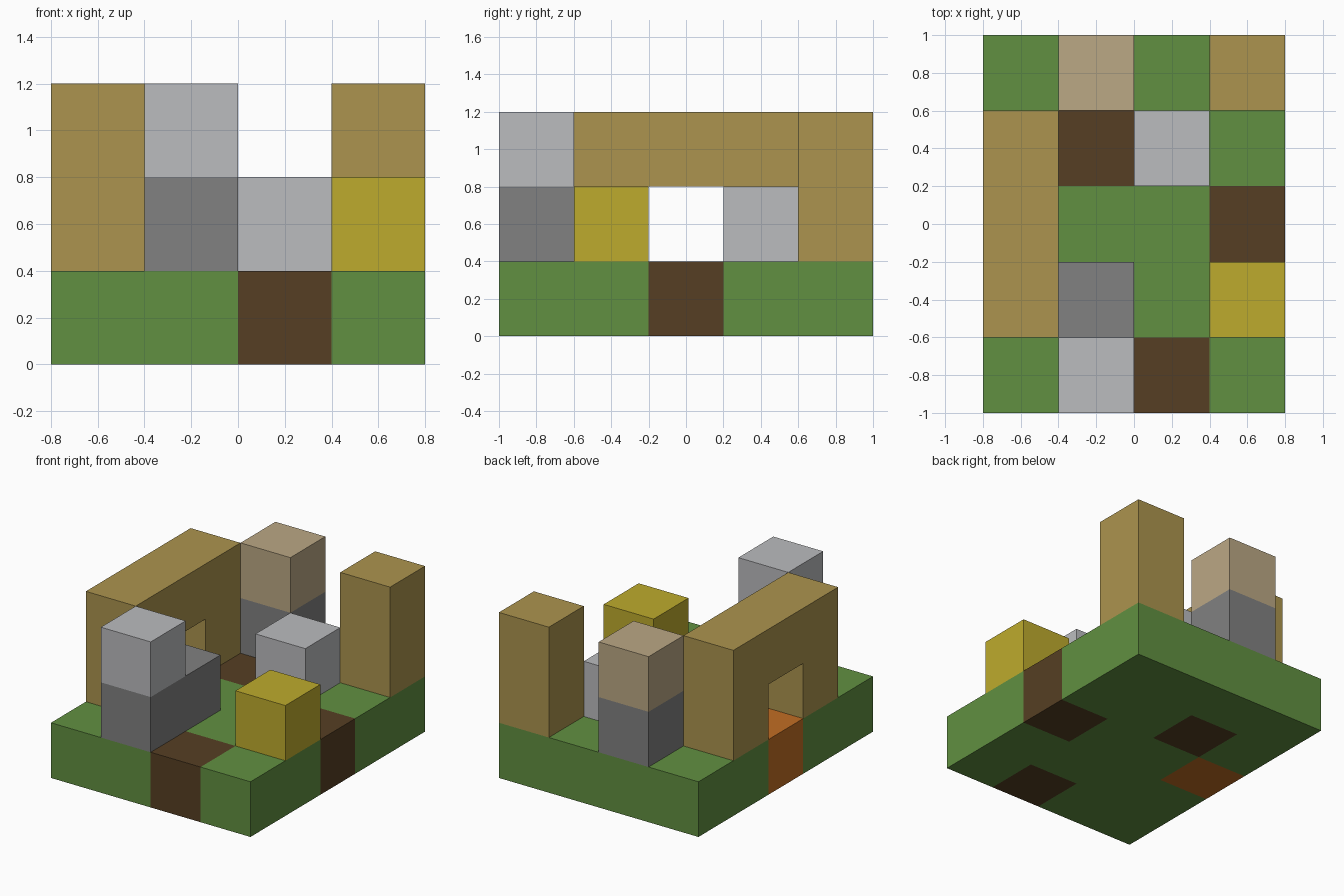
import bpy
import bmesh
from mathutils import Vector

if "Cube" in bpy.data.objects:
    bpy.data.objects.remove(bpy.data.objects["Cube"], do_unlink=True)

CELL = 0.4
NX, NY = 4, 5


def make_material(name, rgb):
    linear = [((c / 255 + 0.055) / 1.055) ** 2.4 for c in rgb]
    mat = bpy.data.materials.new(name)
    mat.use_nodes = True
    mat.diffuse_color = (*linear, 1)
    bsdf = next(n for n in mat.node_tree.nodes if n.type == "BSDF_PRINCIPLED")
    bsdf.inputs["Base Color"].default_value = (*linear, 1)
    bsdf.inputs["Roughness"].default_value = 0.9
    return mat


MATS = {
    "grass": make_material("grass green", (97, 144, 65)),
    "soil": make_material("soil brown", (86, 63, 35)),
    "clay": make_material("clay orange", (193, 109, 35)),
    "wood": make_material("wood tan", (172, 148, 78)),
    "pale": make_material("pale grey", (187, 188, 191)),
    "stone": make_material("stone grey", (129, 129, 129)),
    "sand": make_material("sand beige", (187, 168, 133)),
    "gold": make_material("gold yellow", (190, 171, 45)),
}

# Each part is a set of grid cells (column, row, level) with its colour
ground = {(x, y, 0): "grass" for x in range(NX) for y in range(NY)}
for cell in [(2, 0, 0), (3, 2, 0), (1, 3, 0)]:
    ground[cell] = "soil"
ground[(0, 2, 0)] = "clay"

# Arch: a beam on two legs
arch = {(0, y, 2): "wood" for y in (1, 2, 3)}
arch.update({(0, y, 1): "wood" for y in (1, 3)})

PARTS = {
    "ground": ground,
    "arch": arch,
    "corner_post": {(3, 4, 1): "wood", (3, 4, 2): "wood"},
    "stone_wall": {(1, 0, 1): "stone", (1, 1, 1): "stone"},
    "front_tower_top": {(1, 0, 2): "pale"},
    "back_tower_base": {(1, 4, 1): "stone"},
    "back_tower_top": {(1, 4, 2): "sand"},
    "pale_block": {(2, 3, 1): "pale"},
    "gold_block": {(3, 1, 1): "gold"},
}
OCCUPIED = {cell for cells in PARTS.values() for cell in cells}
AXES = [Vector(a) for a in ((1, 0, 0), (0, 1, 0), (0, 0, 1))]


def build_part(name, cells):
    """Make one object from cells, leaving out faces covered by neighbours."""
    slots = list(dict.fromkeys(cells.values()))
    bm = bmesh.new()
    for cell, colour in cells.items():
        centre = Vector((cell[0] + 0.5 - NX / 2, cell[1] + 0.5 - NY / 2, cell[2] + 0.5))
        for i in range(3):
            for sign in (-1, 1):
                normal = AXES[i] * sign
                if tuple(int(c + n) for c, n in zip(cell, normal)) in OCCUPIED:
                    continue
                u = AXES[(i + 1) % 3] / 2
                v = AXES[(i + 2) % 3] * sign / 2
                mid = centre + normal / 2
                corners = (mid - u - v, mid + u - v, mid + u + v, mid - u + v)
                face = bm.faces.new([bm.verts.new(p * CELL) for p in corners])
                face.material_index = slots.index(colour)
    bmesh.ops.remove_doubles(bm, verts=bm.verts, dist=0.001)
    # Merge flat faces of one colour
    bmesh.ops.dissolve_limit(bm, angle_limit=0.01, verts=bm.verts, edges=bm.edges,
                             delimit={"MATERIAL"})
    mesh = bpy.data.meshes.new(name)
    bm.to_mesh(mesh)
    bm.free()
    for slot in slots:
        mesh.materials.append(MATS[slot])
    bpy.context.collection.objects.link(bpy.data.objects.new(name, mesh))


for part_name, part_cells in PARTS.items():
    build_part(part_name, part_cells)
